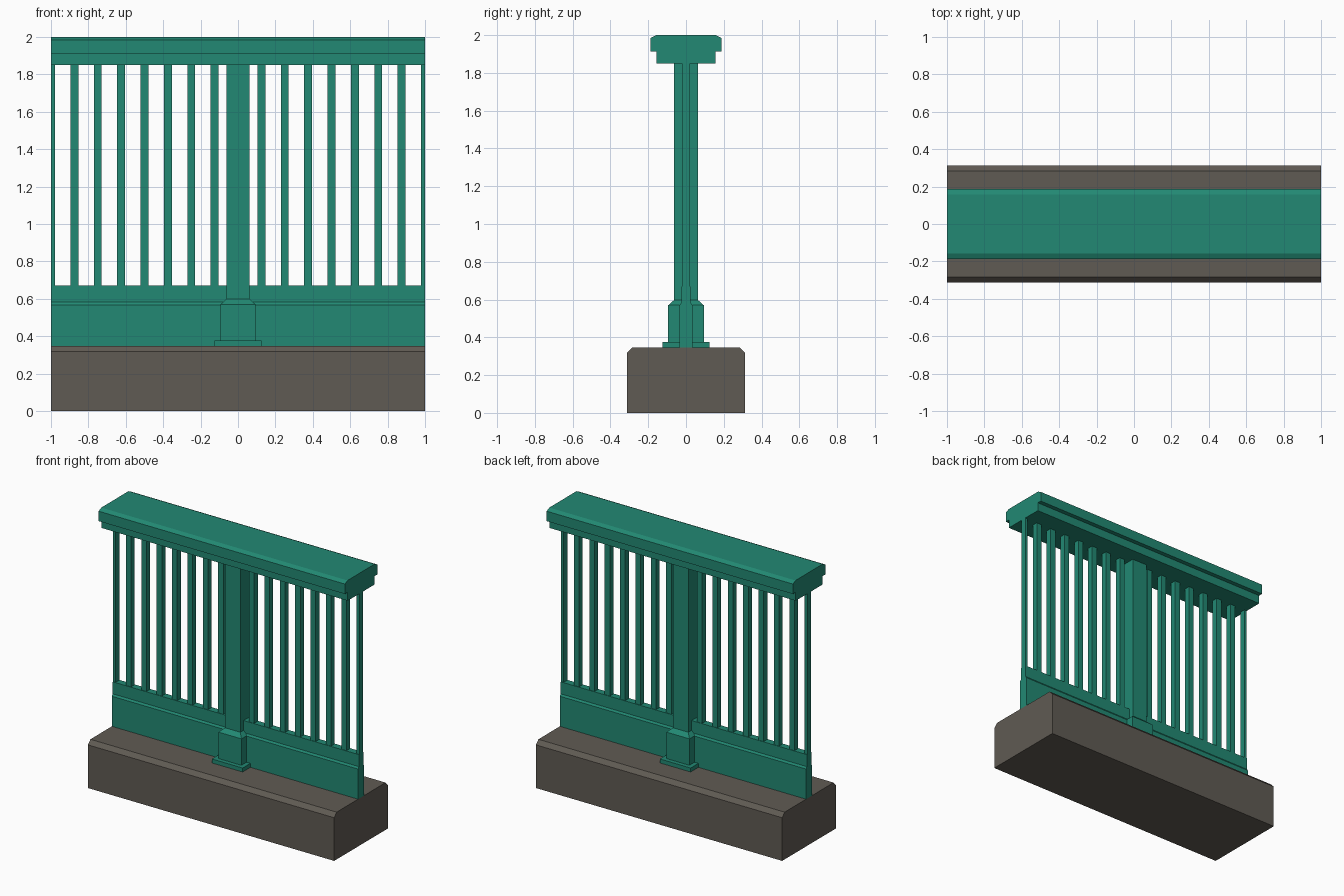
import bpy, bmesh

if "Cube" in bpy.data.objects:
    bpy.data.objects.remove(bpy.data.objects["Cube"])


def material(name, rgb):
    m = bpy.data.materials.new(name)
    m.diffuse_color = (*rgb, 1)
    m.use_nodes = True
    m.node_tree.nodes["Principled BSDF"].inputs["Base Color"].default_value = m.diffuse_color
    return m


TEAL = material("teal_paint", (0.016, 0.250, 0.172))
STONE = material("dark_stone", (0.117, 0.104, 0.087))


def finish(name, bm, mat):
    bmesh.ops.recalc_face_normals(bm, faces=bm.faces)
    me = bpy.data.meshes.new(name)
    bm.to_mesh(me)
    bm.free()
    me.materials.append(mat)
    ob = bpy.data.objects.new(name, me)
    bpy.context.collection.objects.link(ob)
    return ob


def extrude_along_x(name, half, mat):
    """Mirror a (half depth, z) outline and run it the full length."""
    outline = half + [(-y, z) for y, z in reversed(half)]
    bm = bmesh.new()
    face = bm.faces.new([bm.verts.new((-1, y, z)) for y, z in outline])
    new = bmesh.ops.extrude_face_region(bm, geom=[face])["geom"]
    verts = [v for v in new if isinstance(v, bmesh.types.BMVert)]
    bmesh.ops.translate(bm, verts=verts, vec=(2, 0, 0))
    return finish(name, bm, mat)


def square_stack(name, rings, mat):
    """Loft square rings given as (half width, z)."""
    bm = bmesh.new()
    loops = [[bm.verts.new((sx * h, sy * h, z))
              for sx, sy in ((-1, -1), (1, -1), (1, 1), (-1, 1))]
             for h, z in rings]
    for a, b in zip(loops, loops[1:]):
        for i in range(4):
            j = (i + 1) % 4
            bm.faces.new((a[i], a[j], b[j], b[i]))
    bm.faces.new(loops[0])
    bm.faces.new(loops[-1])
    return finish(name, bm, mat)


def box(name, x0, x1, hy, z0, z1, mat):
    bm = bmesh.new()
    bmesh.ops.create_cube(bm, size=1)
    bmesh.ops.scale(bm, verts=bm.verts, vec=(x1 - x0, 2 * hy, z1 - z0))
    bmesh.ops.translate(bm, verts=bm.verts, vec=((x0 + x1) / 2, 0, (z0 + z1) / 2))
    return finish(name, bm, mat)


# Chamfered stone plinth
extrude_along_x("stone_plinth",
                [(0.3125, 0), (0.3125, 0.317), (0.284, 0.347)], STONE)

# Solid lower panel with a sloped ledge
extrude_along_x("lower_panel",
                [(0.035, 0.347), (0.035, 0.568), (0.025, 0.582), (0.025, 0.67)], TEAL)

# Stepped handrail
extrude_along_x("handrail",
                [(0.156, 1.85), (0.156, 1.912), (0.188, 1.912),
                 (0.188, 1.985), (0.158, 2.0)], TEAL)

# Central post with foot and sloped pedestal
square_stack("post",
             [(0.125, 0.347), (0.125, 0.376), (0.094, 0.376), (0.094, 0.57),
              (0.0625, 0.598), (0.0625, 1.85)], TEAL)

# Balusters every eighth of a unit, halved at both ends
for i in range(-8, 9):
    if i:
        x = i / 8
        box("baluster", max(x - 0.021, -1), min(x + 0.021, 1), 0.021, 0.67, 1.85, TEAL)
